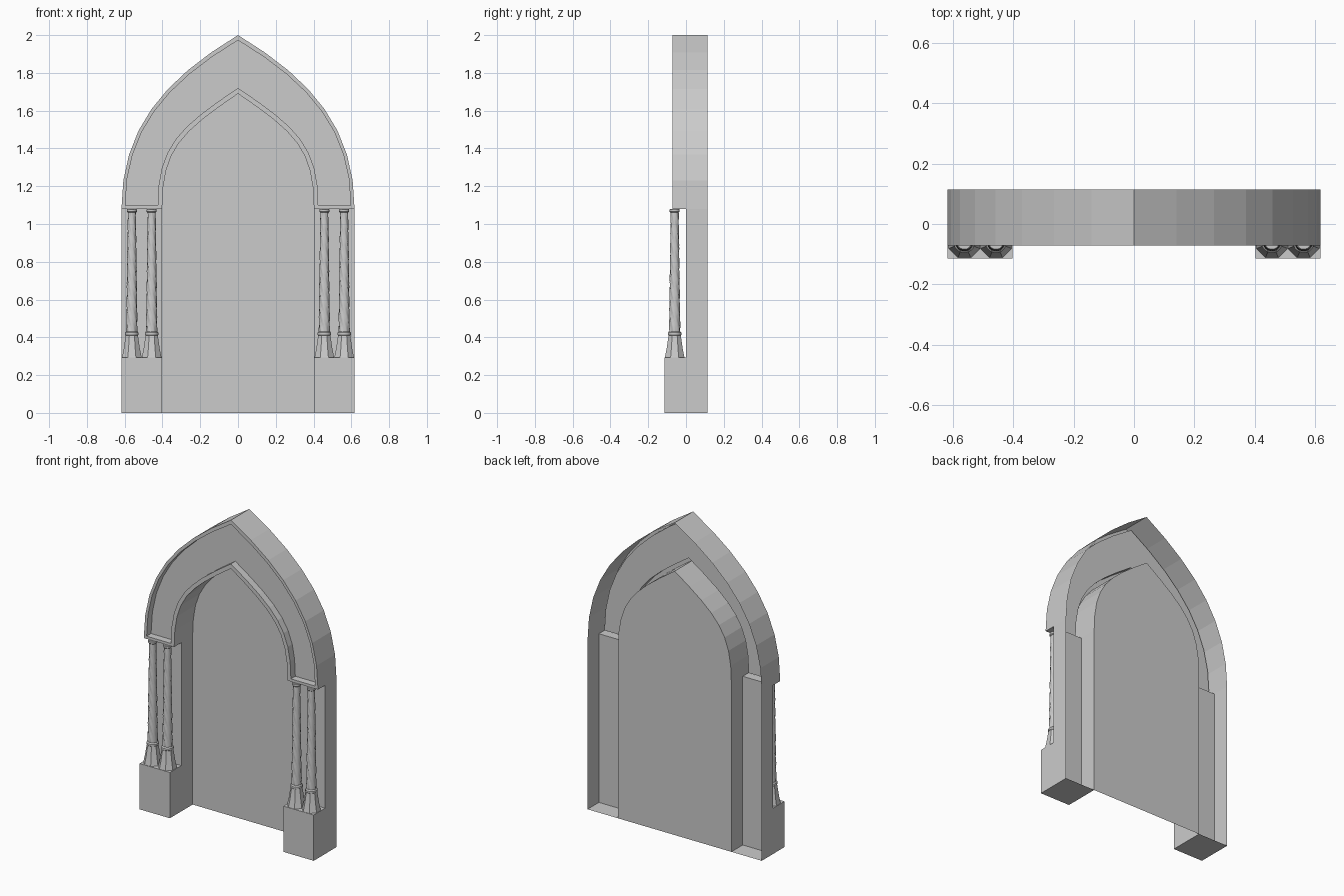
import bpy, bmesh, math

if "Cube" in bpy.data.objects:
    bpy.data.objects.remove(bpy.data.objects["Cube"])

BACK, WALL, FRONT, PANEL, BLOCK = 0.115, 0.0, -0.072, -0.027, -0.115
OUT, INN, SPRING = 0.617, 0.402, 1.08


def make_object(name, bm):
    bmesh.ops.recalc_face_normals(bm, faces=bm.faces[:])
    mesh = bpy.data.meshes.new(name)
    bm.to_mesh(mesh)
    bm.free()
    obj = bpy.data.objects.new(name, mesh)
    bpy.context.collection.objects.link(obj)
    return obj


def pointed_arch(p0, p1, p2, p3, n=8):
    """Right half as a bezier, then mirrored over the apex."""
    half = []
    for i in range(n + 1):
        t = i / n
        w = ((1 - t) ** 3, 3 * t * (1 - t) ** 2, 3 * t * t * (1 - t), t ** 3)
        half.append(tuple(sum(k * p[a] for k, p in zip(w, (p0, p1, p2, p3))) for a in (0, 1)))
    return half + [(-x, z) for x, z in half[-2::-1]]


outer = pointed_arch((OUT, SPRING), (OUT, 1.50), (0.40, 1.76), (0, 2.0))
outer_inset = pointed_arch((0.597, 1.097), (0.597, 1.49), (0.39, 1.74), (0, 1.973))
inner_inset = pointed_arch((0.425, 1.097), (0.425, 1.41), (0.315, 1.51), (0, 1.72))
inner = pointed_arch((INN, SPRING), (INN, 1.40), (0.30, 1.485), (0, 1.69))

# Pointed arch: open-backed moulding with a recessed band between two rims
bm = bmesh.new()
section = [(outer, BACK), (outer, FRONT), (outer_inset, FRONT), (outer_inset, PANEL),
           (inner_inset, PANEL), (inner_inset, FRONT), (inner, FRONT), (inner, BACK)]
rows = [[bm.verts.new((x, y, z)) for x, z in path] for path, y in section]
for a, b in zip(rows, rows[1:]):
    for i in range(len(a) - 1):
        bm.faces.new((a[i], a[i + 1], b[i + 1], b[i]))
for e, s in ((0, 1), (-1, -1)):
    bm.faces.new([rows[k][e] for k in (1, 2, 5, 6)])
    bm.faces.new([rows[k][e] for k in (2, 3, 4, 5)])
    under = [bm.verts.new((s * x, WALL, SPRING)) for x in (INN, OUT)]
    bm.faces.new([rows[1][e], rows[6][e]] + under)
make_object("arch_moulding", bm)

# Flat door panel closing the opening at the back
bm = bmesh.new()
bm.faces.new([bm.verts.new((x, BACK, z)) for x, z in [(INN, 0)] + inner + [(-INN, 0)]])
make_object("door_panel", bm)


def open_box(name, y0, y1, height, open_sides):
    """Box on one side of the doorway, mirrored; listed face directions are left open."""
    bm = bmesh.new()
    bmesh.ops.create_cube(bm, size=1)
    bm.normal_update()
    gone = [f for f in bm.faces
            if any(f.normal.dot(mathutils_dir) > 0.9 for mathutils_dir in open_sides)]
    bmesh.ops.delete(bm, geom=gone, context='FACES')
    for v in bm.verts:
        v.co.x = (OUT + INN) / 2 + v.co.x * (OUT - INN)
        v.co.y = (y0 + y1) / 2 + v.co.y * (y1 - y0)
        v.co.z = (v.co.z + 0.5) * height
    obj = make_object(name, bm)
    obj.modifiers.new("Mirror", 'MIRROR')


# Side piers (hollow from behind) and the blocks under the columns
open_box("side_piers", WALL, BACK, SPRING, [(0, 1, 0), (0, 0, 1)])
open_box("plinth_blocks", BLOCK, WALL, 0.293, [(0, 1, 0)])


def lathe(bm, cx, cy, profile, sides, radius=lambda r, a, z: r):
    """Stack of rings (z, r) around a vertical axis, with capped ends."""
    rings = []
    for z, r in profile:
        ring = []
        for i in range(sides):
            a = 2 * math.pi * (i + 0.5) / sides
            q = radius(r, a, z)
            ring.append(bm.verts.new((cx + q * math.cos(a), cy + q * math.sin(a), z)))
        rings.append(ring)
    for a, b in zip(rings, rings[1:]):
        for i in range(sides):
            j = (i + 1) % sides
            bm.faces.new((a[i], a[j], b[j], b[i]))
    bm.faces.new(rings[0][::-1])
    bm.faces.new(rings[-1])


def twisted(r, a, z):
    turn = 2 * math.pi * 1.3 * (z - 0.43) / 0.64
    return r * (1 - 0.22 * (1 - abs(math.cos(3 * (a + turn)))))


# Four twisted columns with flared feet and collar rings
for side in (-1, 1):
    for place, x in (("inner", 0.457), ("outer", 0.562)):
        bm = bmesh.new()
        cx, cy = side * x, -0.06
        lathe(bm, cx, cy, [(0.293, 0.056), (0.34, 0.046), (0.41, 0.035)], 8)
        lathe(bm, cx, cy, [(0.408, 0.031), (0.413, 0.036), (0.425, 0.036), (0.432, 0.03)], 16)
        shaft = [(0.43 + 0.64 * i / 32, 0.031 - 0.009 * i / 32) for i in range(33)]
        lathe(bm, cx, cy, shaft, 36, twisted)
        lathe(bm, cx, cy, [(1.06, 0.022), (1.065, 0.027), (1.076, 0.027), (1.08, 0.024)], 16)
        name = ("left_" if side < 0 else "right_") + place + "_column"
        obj = make_object(name, bm)
        bpy.ops.object.select_all(action='DESELECT')
        bpy.context.view_layer.objects.active = obj
        obj.select_set(True)
        bpy.ops.object.shade_smooth_by_angle(angle=math.radians(30))
